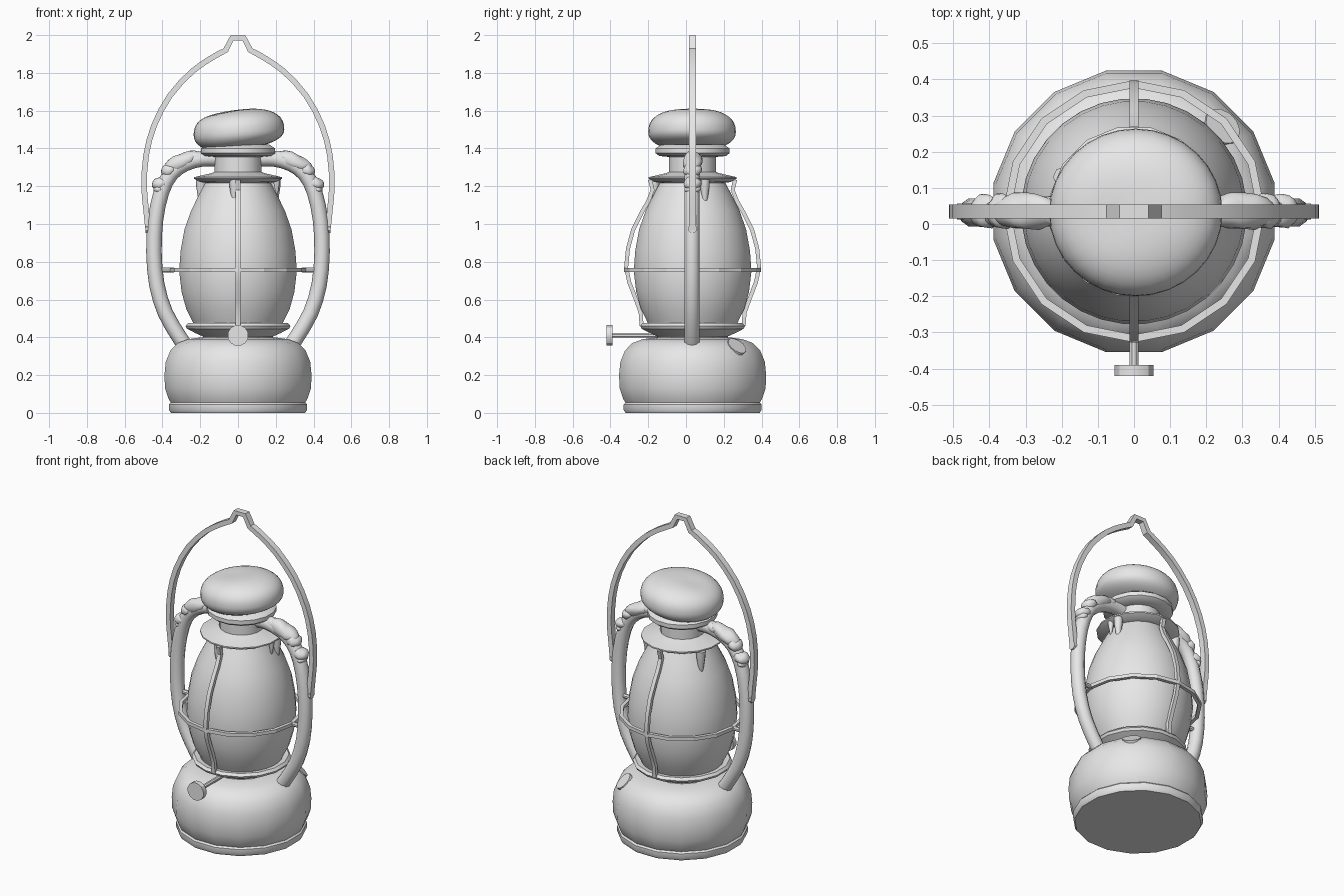
import bpy, bmesh, math
from mathutils import Vector

if "Cube" in bpy.data.objects:
    bpy.data.objects.remove(bpy.data.objects["Cube"])

CY = 0.035  # y of the lantern axis
metal = bpy.data.materials.new("light_grey")
metal.diffuse_color = (0.8, 0.8, 0.8, 1)
metal.use_nodes = True
metal.node_tree.nodes["Principled BSDF"].inputs["Base Color"].default_value = metal.diffuse_color


def finish(name, bm, angle=40):
    bmesh.ops.recalc_face_normals(bm, faces=bm.faces)
    me = bpy.data.meshes.new(name)
    bm.to_mesh(me)
    bm.free()
    ob = bpy.data.objects.new(name, me)
    bpy.context.collection.objects.link(ob)
    me.materials.append(metal)
    bpy.ops.object.select_all(action='DESELECT')
    ob.select_set(True)
    bpy.context.view_layer.objects.active = ob
    if angle:
        bpy.ops.object.shade_smooth_by_angle(angle=math.radians(angle))
    return ob


def skin(bm, rings, closed=False):
    """Bridge rings of points, capping the ends unless closed."""
    rows = [[bm.verts.new(p) for p in r] for r in rings]
    n = len(rows[0])
    for a, b in zip(rows, rows[1:] + (rows[:1] if closed else [])):
        for i in range(n):
            j = (i + 1) % n
            bm.faces.new((a[i], a[j], b[j], b[i]))
    if not closed:
        bm.faces.new(rows[0])
        bm.faces.new(rows[-1])


def lathe(name, profile, n=16, angle=40):
    bm = bmesh.new()
    skin(bm, [[(r * math.cos((i + .5) * math.tau / n), CY + r * math.sin((i + .5) * math.tau / n), z)
               for i in range(n)] for r, z in profile])
    return finish(name, bm, angle)


def sweep(name, path, normal, w, t, n=8, closed=False, angle=40):
    """Sweep a section (w along normal, t across) along a planar path."""
    pts, nv = [Vector(p) for p in path], Vector(normal)
    rings = []
    for k, p in enumerate(pts):
        a = pts[k - 1] if k or closed else p
        b = pts[(k + 1) % len(pts)] if k < len(pts) - 1 or closed else p
        side = (b - a).normalized().cross(nv)
        off = math.pi / n
        rings.append([p + nv * w * math.cos(off + i * math.tau / n) + side * t * math.sin(off + i * math.tau / n)
                      for i in range(n)])
    bm = bmesh.new()
    skin(bm, rings, closed)
    return finish(name, bm, angle)


def smooth_path(pts, steps=3):
    """Catmull-Rom interpolation of a few control points."""
    v = [Vector(p) for p in pts]
    v = [2 * v[0] - v[1]] + v + [2 * v[-1] - v[-2]]
    out = []
    for a, b, c, d in zip(v, v[1:], v[2:], v[3:]):
        for k in range(steps):
            t = k / steps
            out.append(.5 * (2 * b + (c - a) * t + (2 * a - 5 * b + 4 * c - d) * t * t
                             + (3 * b - a - 3 * c + d) * t ** 3))
    return out + [v[-2]]


def blob(name, centre, size, tilt=0, wave=0.0):
    """Lumpy rounded snow clump, tilted about y."""
    bm = bmesh.new()
    bmesh.ops.create_uvsphere(bm, u_segments=16, v_segments=10, radius=1)
    for v in bm.verts:
        x, y, z = v.co
        k = 1 + wave * math.sin(5 * x + 2 * y + 1) * math.cos(4 * z + 2 * x)
        p = Vector((x * size[0], y * size[1] * k, z * size[2] * k))
        c, s = math.cos(tilt), math.sin(tilt)
        v.co = Vector(centre) + Vector((p.x * c - p.z * s, p.y, p.x * s + p.z * c))
    return finish(name, bm, 180)


# Fuel reservoir with foot rim
lathe("base_rim", [(.362, 0), (.372, .015), (.372, .045), (.362, .055)])
lathe("fuel_tank", [(.36, .05), (.375, .075), (.394, .13), (.397, .2), (.39, .27), (.365, .33),
                    (.325, .37), (.27, .39), (.2, .4)], angle=50)
lathe("burner_flange", [(.19, .385), (.19, .405), (.225, .42), (.275, .445), (.283, .46),
                        (.27, .475), (.24, .47), (.2, .47)], angle=30)

# Glass globe
lathe("glass_globe", [(.232, .46), (.245, .49), (.275, .55), (.3, .64), (.313, .75), (.305, .86), (.285, .97),
                      (.25, 1.07), (.205, 1.16), (.165, 1.235)], n=32, angle=60)

# Top plate, chimney neck and hood
lathe("top_plate", [(.15, 1.215), (.205, 1.222), (.237, 1.24), (.237, 1.248), (.14, 1.27), (.12, 1.28)], angle=30)
lathe("chimney_neck", [(.127, 1.26), (.127, 1.37)])
lathe("chimney_collar", [(.127, 1.355), (.18, 1.36), (.2, 1.375), (.2, 1.4), (.17, 1.42)])

# Large snow cap: rounded, flattened below, with a soft dip on the left
bm = bmesh.new()
bmesh.ops.create_uvsphere(bm, u_segments=32, v_segments=20, radius=1)
for v in bm.verts:
    x, y, z = v.co
    r = math.hypot(x, y)
    f = (max(r, 1e-6) ** .72) / max(r, 1e-6)
    x, y = x * f, y * f
    if z > 0:
        h = .122 * z ** .85 * (1 + .12 * x - .1 * math.exp(-((x + .45) ** 2 + (y + .1) ** 2) * 5))
    else:
        h = .092 * -abs(z) ** .9
    v.co = (.005 + x * .24, CY - .003 + y * .232, 1.487 + h + .014 * x * (1 - z))
finish("snow_cap", bm, 180)

# Side tubes, snow clumps and cage stubs, on both sides
tube = [(.265, .335), (.31, .4), (.385, .53), (.43, .68), (.445, .85), (.437, 1.02), (.405, 1.17),
        (.355, 1.265), (.28, 1.32), (.19, 1.345), (.12, 1.345)]
for s, side in ((-1, "left"), (1, "right")):
    sweep(side + "_air_tube", smooth_path([(s * x, CY - .003, z) for x, z in tube], 2), (0, 1, 0), .041, .041,
          n=10, angle=50)
    blob(side + "_snow_long", (s * .298, CY, 1.33), (.105, .052, .043), -s * .42, .12)
    blob(side + "_snow_end", (s * .225, CY, 1.352), (.06, .042, .034), -s * .1, .1)
    blob(side + "_snow_ridge", (s * .365, CY, 1.285), (.045, .05, .035), -s * .5, .1)
    blob(side + "_snow_lump", (s * .41, CY, 1.215), (.048, .048, .034), -s * .35, .1)
    blob(side + "_snow_bead", (s * .42, CY, 1.185), (.028, .045, .022), -s * .3, .1)
    sweep(side + "_cage_stub", [(s * .34, CY, .757), (s * .41, CY, .757)], (0, 1, 0), .014, .014)

# Carrying handle with a peak for hanging
arc = smooth_path([(.475, CY, .965), (.487, CY, 1.08), (.497, CY, 1.2), (.487, CY, 1.36), (.445, CY, 1.52),
                   (.36, CY, 1.68), (.24, CY, 1.81), (.13, CY, 1.885), (.065, CY, 1.92)], 2)
peak = [(.032, CY, 1.985), (-.032, CY, 1.985)]
left = [(-p[0], p[1], p[2]) for p in reversed(arc)]
sweep("handle", list(arc) + peak + left, (0, 1, 0), .027, .021, n=4, angle=20)
for s in (-1, 1):
    sweep("handle_hook", [(s * .455, CY, .975), (s * .49, CY, .975)], (0, 1, 0), .024, .024)

# Wire cage: hoop plus front and back uprights
hoop = [(.352 * math.cos(i * math.tau / 16), CY + .352 * math.sin(i * math.tau / 16), .757) for i in range(16)]
sweep("cage_hoop", hoop, (0, 0, 1), .015, .015, n=4, closed=True, angle=20)
wire = [(.27, .46), (.275, .53), (.3, .6), (.335, .69), (.352, .77), (.342, .87), (.315, .97), (.27, 1.06),
        (.235, 1.12), (.212, 1.18), (.225, 1.235)]
for s, side in ((-1, "front"), (1, "back")):
    sweep(side + "_cage_wire", [(0, CY + s * r, z) for r, z in wire], (1, 0, 0), .017, .015, n=4, angle=20)

# Wick knob on its rod
sweep("wick_rod", [(0, -.14, .41), (0, -.4, .41)], (1, 0, 0), .013, .013)
sweep("wick_knob", [(0, y, .41) for y in (-.39, -.395, -.415, -.421)], (1, 0, 0), .056, .056, n=12, angle=30)

# Fuel cap lying on the shoulder of the tank
d = Vector((.72, .69, 1.0)).normalized()
c = Vector((.235, CY + .225, .34))
sweep("fuel_cap", [c - d * .03, c + d * .022], Vector((.69, -.72, 0)).normalized(), .055, .055, n=12, angle=30)

# Icicles under the top plate
for x, y, w, z in ((-.02, -.165, .024, 1.07), (.2, .1, .024, 1.075), (-.195, .13, .026, 1.075), (.205, .04, .016, 1.15)):
    bm = bmesh.new()
    skin(bm, [[(x + r * w * math.cos(i * math.tau / 8), y + r * w * math.sin(i * math.tau / 8), 1.235 + (z - 1.235) * t)
               for i in range(8)] for r, t in ((1.1, 0), (1, .25), (.65, .6), (.4, .9), (.1, 1))])
    finish("icicle", bm, 60)
